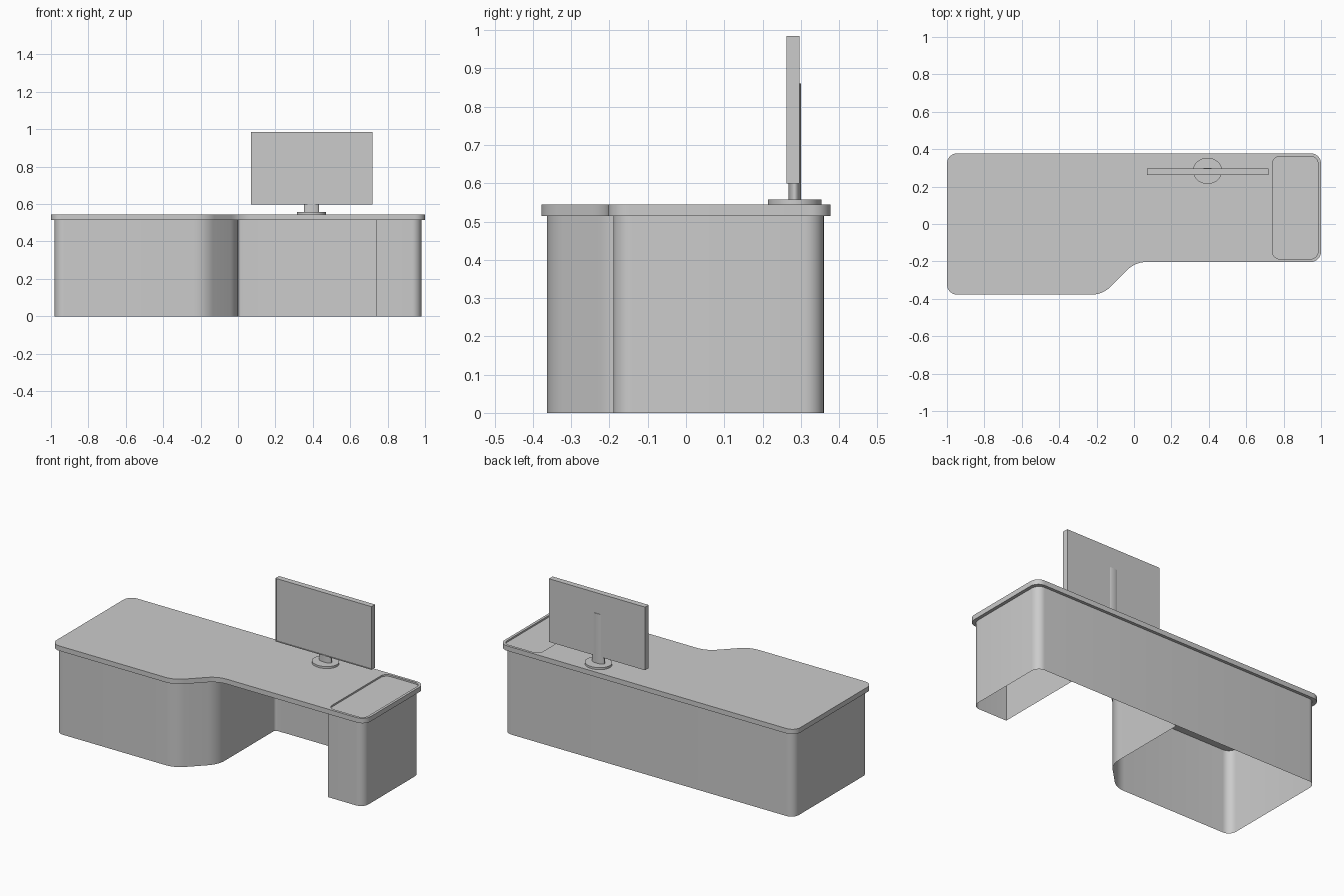
import bpy, bmesh, math
from mathutils import Vector

if "Cube" in bpy.data.objects:
    bpy.data.objects.remove(bpy.data.objects["Cube"])


def rounded(points, closed=True, steps=8):
    """Corner list (x, y, trim) -> 2D path with every corner rounded off."""
    out, n = [], len(points)
    for i, (x, y, t) in enumerate(points):
        p = Vector((x, y))
        if t == 0 or (not closed and i in (0, n - 1)):
            out.append(p)
            continue
        a = (Vector(points[i - 1][:2]) - p).normalized()
        b = (Vector(points[(i + 1) % n][:2]) - p).normalized()
        half = a.angle(b) / 2
        r = t * math.tan(half)
        c = p + (a + b).normalized() * (t / math.cos(half))
        u, v = p + a * t - c, p + b * t - c
        sweep = math.pi - 2 * half
        for k in range(steps + 1):
            f = k / steps
            d = u * math.sin((1 - f) * sweep) + v * math.sin(f * sweep)
            out.append(c + d / math.sin(sweep))
    return out


def finish(name, bm, smooth=True):
    mesh = bpy.data.meshes.new(name)
    bm.to_mesh(mesh)
    bm.free()
    ob = bpy.data.objects.new(name, mesh)
    bpy.context.collection.objects.link(ob)
    if smooth:
        shade(ob)
    return ob


def shade(ob):
    bpy.ops.object.select_all(action='DESELECT')
    bpy.context.view_layer.objects.active = ob
    ob.select_set(True)
    bpy.ops.object.shade_smooth_by_angle(angle=math.radians(30))


def slab(name, path, z0, z1):
    bm = bmesh.new()
    face = bm.faces.new([bm.verts.new((p.x, p.y, z0)) for p in path])
    ext = bmesh.ops.extrude_face_region(bm, geom=[face], use_keep_orig=True)
    bmesh.ops.translate(bm, vec=(0, 0, z1 - z0),
                        verts=[g for g in ext['geom'] if isinstance(g, bmesh.types.BMVert)])
    bmesh.ops.recalc_face_normals(bm, faces=bm.faces[:])
    return finish(name, bm)


def wall(name, path, z0, z1):
    bm = bmesh.new()
    low = [bm.verts.new((p.x, p.y, z0)) for p in path]
    high = [bm.verts.new((p.x, p.y, z1)) for p in path]
    for i in range(len(path) - 1):
        bm.faces.new((low[i], low[i + 1], high[i + 1], high[i]))
    return finish(name, bm)


def ellipse(cx, cy, rx, ry, n=48):
    return [Vector((cx + rx * math.cos(2 * math.pi * i / n),
                    cy + ry * math.sin(2 * math.pi * i / n))) for i in range(n)]


TOP0, TOP1 = 0.515, 0.545

# Desk top with a stepped front edge
top = slab("desk_top", rounded([
    (-1, 0.378, 0.055), (-1, -0.378, 0.055), (-0.168, -0.378, 0.06),
    (0.007, -0.203, 0.06), (1, -0.203, 0.055), (1, 0.378, 0.055)]), TOP0, TOP1)

# Shallow tray recess above the right pedestal
cutter = slab("tray_cutter", rounded([
    (0.74, -0.187, 0.04), (0.984, -0.187, 0.04),
    (0.984, 0.362, 0.04), (0.74, 0.362, 0.04)]), TOP1 - 0.01, TOP1 + 0.05)
cutter.hide_render = True
mod = top.modifiers.new("tray", 'BOOLEAN')
mod.operation, mod.solver, mod.object = 'DIFFERENCE', 'EXACT', cutter
bpy.ops.object.select_all(action='DESELECT')
bpy.context.view_layer.objects.active = top
top.select_set(True)
bpy.ops.object.modifier_apply(modifier=mod.name)
bpy.data.objects.remove(cutter)
shade(top)

# Thin base shell: right front, right side, back, left side, left front, knee side
wall("base_shell", rounded([
    (0.74, -0.19, 0), (0.98, -0.19, 0.05), (0.98, 0.36, 0.05), (-0.98, 0.36, 0.05),
    (-0.98, -0.363, 0.05), (-0.176, -0.363, 0.06), (0, -0.187, 0.06),
    (0, 0.359, 0.015), (0.05, 0.359, 0)], closed=False), 0, TOP0)

# Inner side of the right pedestal
wall("pedestal_side", [Vector((0.74, 0.36)), Vector((0.74, -0.19))], 0, TOP0)

# Monitor stand: oval foot and a neck that shows slightly behind the screen
slab("monitor_foot", ellipse(0.393, 0.284, 0.078, 0.07), TOP1, 0.557)
slab("monitor_neck", ellipse(0.393, 0.284, 0.041, 0.0165), 0.55, 0.86)

# Monitor panel with a slim bezel
bm = bmesh.new()
bmesh.ops.create_cube(bm, size=1)
bmesh.ops.scale(bm, vec=(0.65, 0.035, 0.386), verts=bm.verts[:])
bmesh.ops.translate(bm, vec=(0.394, 0.2795, 0.792), verts=bm.verts[:])
bm.normal_update()
front = [f for f in bm.faces if f.normal.y < -0.9]
bmesh.ops.inset_region(bm, faces=front, thickness=0.006)
ext = bmesh.ops.extrude_face_region(bm, geom=front)
bmesh.ops.delete(bm, geom=front, context='FACES_ONLY')
bmesh.ops.translate(bm, vec=(0, 0.004, 0),
                    verts=[g for g in ext['geom'] if isinstance(g, bmesh.types.BMVert)])
bmesh.ops.recalc_face_normals(bm, faces=bm.faces[:])
finish("monitor_panel", bm, smooth=False)
